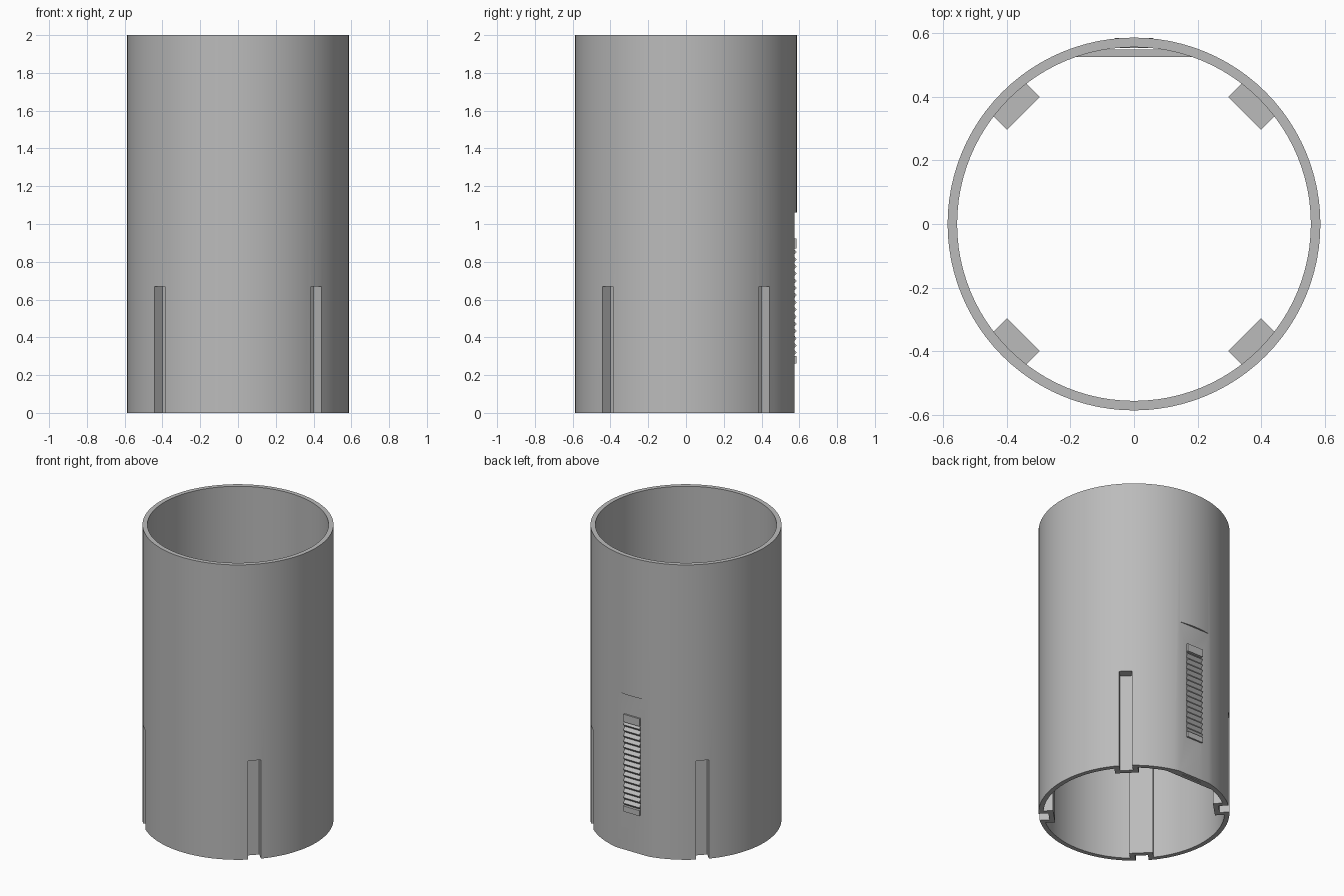
import bpy
import bmesh
from math import pi, radians
from mathutils import Matrix, Vector

cube = bpy.data.objects.get("Cube")
if cube:
    bpy.data.objects.remove(cube, do_unlink=True)

OUTER, INNER, HEIGHT = 0.587, 0.557, 2.0
FLAT_Y = 0.575                    # depth of the flattened back
SLOT_LOW, SLOT_HIGH = 0.30, 0.87  # toothed part of the rack
TEETH = 15

grey = bpy.data.materials.new("plain grey")
grey.use_nodes = True
colour = (0.5, 0.5, 0.5, 1)
grey.diffuse_color = colour
grey.node_tree.nodes["Principled BSDF"].inputs["Base Color"].default_value = colour


def make_object(name, bm):
    bmesh.ops.recalc_face_normals(bm, faces=bm.faces)
    mesh = bpy.data.meshes.new(name)
    bm.to_mesh(mesh)
    bm.free()
    mesh.materials.append(grey)
    obj = bpy.data.objects.new(name, mesh)
    bpy.context.collection.objects.link(obj)
    return obj


def cylinder(name, radius, low, high):
    bm = bmesh.new()
    bmesh.ops.create_cone(bm, cap_ends=True, segments=96, radius1=radius,
                          radius2=radius, depth=high - low,
                          matrix=Matrix.Translation((0, 0, (low + high) / 2)))
    return make_object(name, bm)


def box(name, x, y, z, angle=0):
    """Box from (min, max) ranges, turned about the upright axis."""
    bm = bmesh.new()
    bmesh.ops.create_cube(bm, size=1)
    for v in bm.verts:
        v.co = Vector([r[0] + (c + 0.5) * (r[1] - r[0])
                       for c, r in zip(v.co, (x, y, z))])
    bm.transform(Matrix.Rotation(angle, 4, "Z"))
    return make_object(name, bm)


def combine(target, tool, operation):
    """Apply a boolean and discard the tool."""
    mod = target.modifiers.new("boolean", "BOOLEAN")
    mod.object, mod.operation, mod.solver = tool, operation, "EXACT"
    bpy.context.view_layer.objects.active = target
    bpy.ops.object.modifier_apply(modifier=mod.name)
    bpy.data.objects.remove(tool, do_unlink=True)


# Hollow tube
tube = cylinder("tube_body", OUTER, 0, HEIGHT)
combine(tube, cylinder("bore", INNER, -0.1, HEIGHT + 0.1), "DIFFERENCE")

# Thickened wall behind the flat
combine(tube, box("back_thickening", (-0.19, 0.19), (0.526, 0.55), (0, 1.06)), "UNION")

# Four keyways, each backed by a block inside the tube
for i in range(4):
    angle = radians(45) + i * pi / 2
    combine(tube, box("block", (0.493, 0.57), (-0.073, 0.073), (0, 0.70), angle), "UNION")
    combine(tube, box("groove", (0.525, 0.7), (-0.04, 0.04), (-0.1, 0.67), angle),
            "DIFFERENCE")

# Flattened back and the slot for the rack
combine(tube, box("flat", (-0.3, 0.3), (FLAT_Y, 0.7), (-0.1, 1.06)), "DIFFERENCE")
combine(tube, box("slot", (-0.06, 0.06), (0.56, 0.7), (SLOT_LOW, SLOT_HIGH)), "DIFFERENCE")

bpy.ops.object.select_all(action="DESELECT")
tube.select_set(True)
bpy.context.view_layer.objects.active = tube
bpy.ops.object.shade_smooth_by_angle(angle=radians(20))

# Toothed rack: side profile pushed sideways
pitch = (SLOT_HIGH - SLOT_LOW) / TEETH
tip, valley, root = 0.586, 0.568, 0.555
profile = [(root, 0.262), (tip, 0.262), (tip, SLOT_LOW)]
for i in range(TEETH):
    z = SLOT_LOW + i * pitch
    profile += [(valley, z), (tip, z + pitch / 2)]
profile += [(valley, SLOT_HIGH), (tip, SLOT_HIGH), (tip, 0.922), (root, 0.922)]
bm = bmesh.new()
face = bm.faces.new([bm.verts.new((-0.06, y, z)) for y, z in profile])
side = bmesh.ops.extrude_face_region(bm, geom=[face])
bmesh.ops.translate(bm, vec=(0.12, 0, 0),
                    verts=[g for g in side["geom"] if isinstance(g, bmesh.types.BMVert)])
make_object("toothed_rack", bm)
